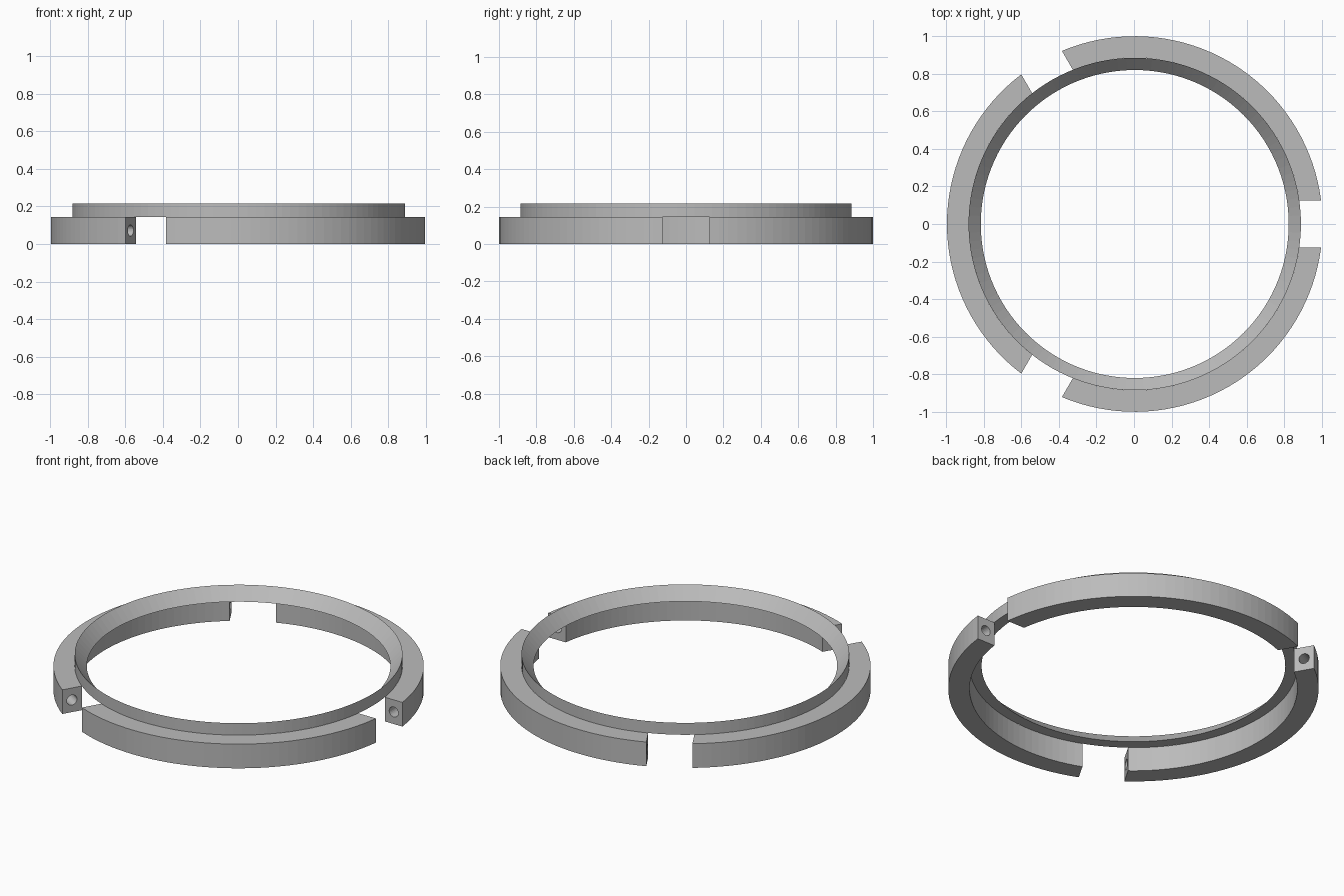
import bpy, bmesh, math
from mathutils import Matrix, Vector

if "Cube" in bpy.data.objects:
    bpy.data.objects.remove(bpy.data.objects["Cube"])

CX = 0.004            # ring centre, so the whole stays centred on x = 0
R_OUT, R_MID, R_IN = 1.0, 0.885, 0.82
Z_STEP, Z_TOP = 0.144, 0.215
HALF_GAP = 0.125
HOLE_R, HOLE_DIST, HOLE_DEPTH = 0.03, 0.935, 0.1

grey = bpy.data.materials.new("grey")
grey.diffuse_color = (0.5, 0.5, 0.5, 1)
grey.use_nodes = True
grey.node_tree.nodes["Principled BSDF"].inputs["Base Color"].default_value = grey.diffuse_color


def make_object(name, bm):
    bmesh.ops.recalc_face_normals(bm, faces=bm.faces)
    mesh = bpy.data.meshes.new(name)
    bm.to_mesh(mesh)
    bm.free()
    mesh.materials.append(grey)
    ob = bpy.data.objects.new(name, mesh)
    bpy.context.collection.objects.link(ob)
    ob.location.x = CX
    return ob


def sweep(name, sections, closed):
    """Join a row of equal cross-sections into a solid."""
    bm = bmesh.new()
    loops = [[bm.verts.new(p) for p in s] for s in sections]
    n = len(loops[0])
    pairs = list(zip(loops, loops[1:]))
    if closed:
        pairs.append((loops[-1], loops[0]))
    else:
        bm.faces.new(loops[0])
        bm.faces.new(loops[-1])
    for a, b in pairs:
        for i in range(n):
            j = (i + 1) % n
            bm.faces.new((a[i], a[j], b[j], b[i]))
    return make_object(name, bm)


def polar(r, a, z):
    return (r * math.cos(a), r * math.sin(a), z)


# Bevelled ring: upright outside, funnel-shaped inside, flat underneath
ring_profile = [(R_MID, Z_STEP), (R_MID, Z_TOP), (R_IN, Z_STEP)]
N = 120
sweep("bevelled_ring",
      [[polar(r, math.tau * k / N, z) for r, z in ring_profile] for k in range(N)], True)

# Three curved blocks with parallel-sided gaps between them
block_profile = [(R_MID, 0), (R_OUT, 0), (R_OUT, Z_STEP), (R_MID, Z_STEP)]
STEPS = 36
for s in range(3):
    start = math.tau * s / 3
    sections = []
    for k in range(STEPS + 1):
        section = []
        for r, z in block_profile:
            trim = math.asin(HALF_GAP / r)
            a = start + trim + (math.tau / 3 - 2 * trim) * k / STEPS
            section.append(polar(r, a, z))
        sections.append(section)
    block = sweep(f"curved_block_{s + 1}", sections, False)

    # Blind round hole in each end face
    bm = bmesh.new()
    for gap, side in ((start, 1), (start + math.tau / 3, -1)):
        centre = Vector((HOLE_DIST, side * (HALF_GAP + HOLE_DEPTH / 2 - 0.01), Z_STEP / 2))
        m = (Matrix.Rotation(gap, 4, 'Z') @ Matrix.Translation(centre)
             @ Matrix.Rotation(math.pi / 2, 4, 'X'))
        bmesh.ops.create_cone(bm, cap_ends=True, segments=24, radius1=HOLE_R,
                              radius2=HOLE_R, depth=HOLE_DEPTH + 0.02, matrix=m)
    cutter = make_object(f"hole_cutter_{s + 1}", bm)
    cutter.hide_render = True
    cutter.hide_set(True)
    cut = block.modifiers.new("end_holes", 'BOOLEAN')
    cut.operation = 'DIFFERENCE'
    cut.solver = 'EXACT'
    cut.object = cutter
